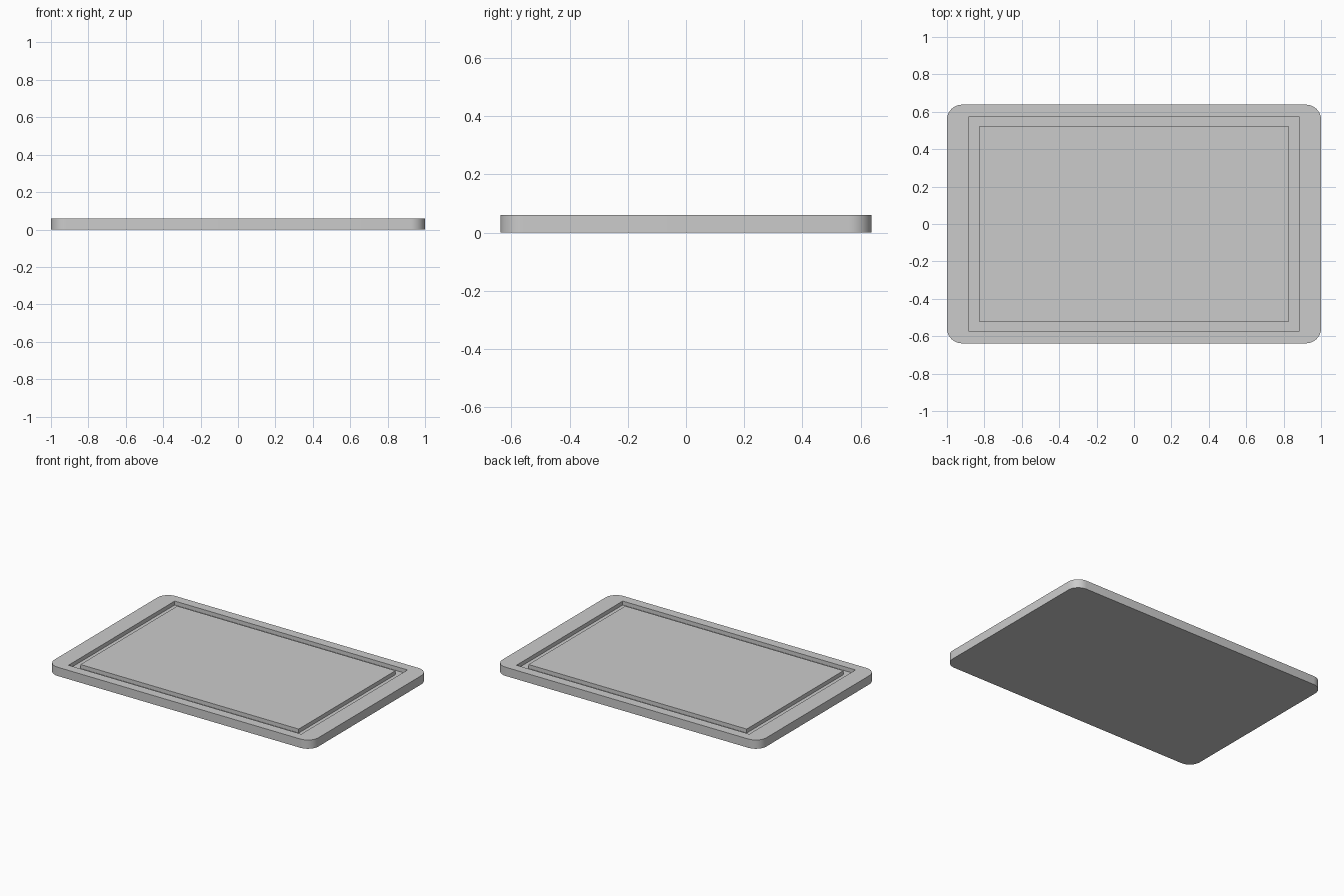
import bpy, bmesh, math

if "Cube" in bpy.data.objects:
    bpy.data.objects.remove(bpy.data.objects["Cube"])

SEG = 8  # segments per rounded corner


def ring(bm, hx, hy, z, r=0.0):
    """Rounded rectangle loop; r = 0 gives sharp corners (merged later)."""
    verts = []
    for k, (sx, sy) in enumerate([(1, 1), (-1, 1), (-1, -1), (1, -1)]):
        for i in range(SEG + 1):
            a = math.pi / 2 * (k + i / SEG)
            verts.append(bm.verts.new((sx * (hx - r) + r * math.cos(a),
                                       sy * (hy - r) + r * math.sin(a), z)))
    return verts


bm = bmesh.new()
H, FLOOR = 0.06, 0.033

# Loops from the underside, up the rim, through the juice groove, to the middle
loops = [
    ring(bm, 1.0, 0.638, 0.0, 0.08),
    ring(bm, 1.0, 0.638, H, 0.08),
    ring(bm, 0.882, 0.575, H),
    ring(bm, 0.882, 0.575, FLOOR),
    ring(bm, 0.827, 0.524, FLOOR),
    ring(bm, 0.827, 0.524, H),
]
for a, b in zip(loops, loops[1:]):
    n = len(a)
    for i in range(n):
        j = (i + 1) % n
        bm.faces.new((a[i], a[j], b[j], b[i]))
bm.faces.new(loops[0][::-1])
bm.faces.new(loops[-1])

# Collapse the sharp corners of the groove
bmesh.ops.remove_doubles(bm, verts=bm.verts, dist=1e-5)
bmesh.ops.recalc_face_normals(bm, faces=bm.faces)

mesh = bpy.data.meshes.new("cutting_board")
bm.to_mesh(mesh)
bm.free()
board = bpy.data.objects.new("cutting_board", mesh)
bpy.context.collection.objects.link(board)

# Smooth corners, sharp edges
bpy.context.view_layer.objects.active = board
board.select_set(True)
bpy.ops.object.shade_smooth_by_angle(angle=math.radians(30))
